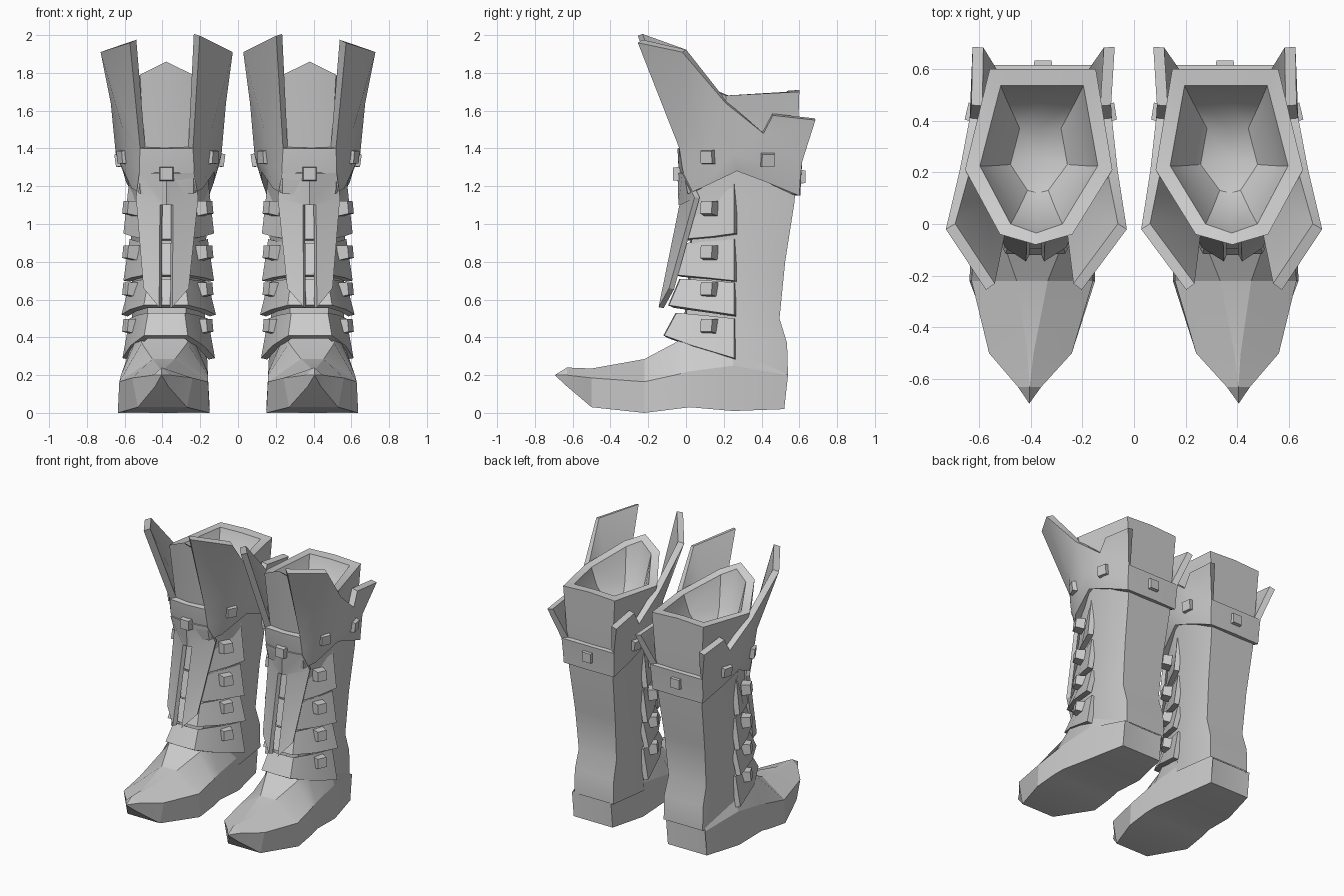
import bpy, bmesh, math
from mathutils import Vector, Matrix

if "Cube" in bpy.data.objects:
    bpy.data.objects.remove(bpy.data.objects["Cube"])

grey = bpy.data.materials.new("armour_grey")
grey.diffuse_color = (0.6, 0.6, 0.6, 1)
grey.use_nodes = True
grey.node_tree.nodes["Principled BSDF"].inputs["Base Color"].default_value = grey.diffuse_color


def finish(name, bm, centre=0.377, shear=0.04, angle=28):
    """Place the boot part, turn it slightly toe-out, mirror it into a pair, keep hard edges sharp."""
    for v in bm.verts:
        if v.co.z > 1.94:                      # inner fins stand a little taller
            v.co.z -= .1 * v.co.x
        v.co.x += centre - shear * v.co.y
    bmesh.ops.recalc_face_normals(bm, faces=bm.faces)
    me = bpy.data.meshes.new(name)
    bm.to_mesh(me)
    bm.free()
    me.materials.append(grey)
    me.shade_smooth()
    me.set_sharp_from_angle(angle=math.radians(angle))
    ob = bpy.data.objects.new(name, me)
    bpy.context.collection.objects.link(ob)
    m = ob.modifiers.new("pair", 'MIRROR')
    m.use_mirror_merge = False


def half_mesh(verts, faces):
    """Mesh from one half, reflected across its own centre line."""
    bm = bmesh.new()
    for s in (1, -1):
        vs = [bm.verts.new((s * x, y, z)) for x, y, z in verts]
        for f in faces:
            bm.faces.new([vs[i] for i in (f if s > 0 else f[::-1])])
    bmesh.ops.remove_doubles(bm, verts=bm.verts, dist=0.0005)
    return bm


def grid(rows):
    n = len(rows[0])
    verts = [p for r in rows for p in r]
    faces = [(j * n + i, j * n + i + 1, (j + 1) * n + i + 1, (j + 1) * n + i)
             for j in range(len(rows) - 1) for i in range(n - 1)]
    return verts, faces


def plate(name, verts, faces, thick):
    """Open sheet thickened inwards."""
    bm = half_mesh(verts, faces)
    bmesh.ops.recalc_face_normals(bm, faces=bm.faces)
    axis = Vector((0, 0.27, 1))
    out = sum(f.normal.xy.dot((f.calc_center_median() - axis).xy) * f.calc_area() for f in bm.faces)
    if out < 0:
        bmesh.ops.reverse_faces(bm, faces=bm.faces)
    bm.normal_update()
    old = list(bm.faces)
    border = [e for e in bm.edges if e.is_boundary]
    inner = {v: bm.verts.new(v.co - v.normal * thick) for v in list(bm.verts)}
    for f in old:
        bm.faces.new([inner[v] for v in reversed(f.verts)])
    for e in border:
        a, b = e.verts
        bm.faces.new((a, b, inner[b], inner[a]))
    finish(name, bm)


# Foot: sections (y, bottom width, z, side width, z, top width, z)
foot = [(-.695, 0, .2, 0, .2, 0, .2),
        (-.63, .035, .14, .045, .2, 0, .24),
        (-.50, .13, .03, .16, .185, .012, .235),
        (-.22, .243, 0, .235, .165, .06, .285),
        (-.06, .24, .02, .23, .2, .12, .37),
        (.02, .23, .03, .225, .22, .14, .42),
        (.25, .215, .01, .21, .25, .16, .42),
        (.52, .155, .02, .155, .2, .14, .21)]
rows = [[(0, y, bz), (b, y, bz), (m, y + .02 * (y > .5), mz), (t, y, tz), (0, y, tz)]
        for y, b, bz, m, mz, t, tz in foot]
v, f = grid(rows)
f.append(tuple(range(len(v) - 5, len(v))))
finish("foot", half_mesh(v, f), centre=.388, shear=.025, angle=17)

# Shaft: rings (z, back y, back width, side y, side width, front y, front width)
shaft = [(.20, .54, .155, .25, .208, .04, .12),
         (.37, .535, .155, .25, .2, .0, .11),
         (.50, .495, .15, .25, .193, .0, .1),
         (.80, .525, .16, .25, .195, .03, .11),
         (1.12, .575, .175, .25, .205, .03, .12),
         (1.40, .59, .185, .23, .225, .0, .12)]
ring = lambda z, by, bw, sy, sw, fy, fw: [
    (0, by, z), (bw, by, z), (sw, sy, z), (fw, fy, z), (0, fy - .01, z)]
rows = [ring(*s) for s in shaft]
rows.append([(0, .6, 1.71), (.205, .6, 1.70), (.285, .21, 1.68), (.14, -.04, 1.79), (0, -.08, 1.86)])
rows.append([(0, .535, 1.705), (.16, .535, 1.70), (.228, .225, 1.68), (.1, -.0, 1.775), (0, -.035, 1.83)])
# Rounded bowl inside the rim
rows.append(ring(1.56, .48, .135, .225, .185, .05, .075))
rows.append(ring(1.47, .37, .08, .23, .11, .13, .04))
rows.append([(0, .25, 1.44)] * 5)
v, f = grid(rows)
finish("shaft", half_mesh(v, f), angle=32)

# Cuff with tall front fins and short back wings
low = [(0, -.01, 1.15), (.14, .01, 1.16), (.19, .08, 1.19), (.243, .27, 1.28),
       (.232, .43, 1.22), (.2, .6, 1.15), (0, .605, 1.15)]
mid = [(0, -.04, 1.3), (.145, -.02, 1.3), (.215, .08, 1.31), (.28, .25, 1.37),
       (.262, .43, 1.32), (.205, .605, 1.24), (0, .61, 1.24)]
top = [(0, -.045, 1.4), (.14, -.035, 1.4), (.235, .06, 1.5), (.305, .21, 1.64),
       (.275, .41, 1.48), (.208, .615, 1.33), (0, .615, 1.33)]
v, f = grid([low, mid, top])
n = len(v)
v += [(.185, -.255, 1.978), (.35, -.02, 1.91), (.27, .46, 1.575), (.275, .685, 1.55)]
f += [(15, 16, n + 1, n), (16, 17, n + 1), (18, 19, n + 3, n + 2)]
plate("cuff", v, f, .043)

# Forked shin guard with a centre slot
v = [(0, -.045, 1.27), (.145, -.02, 1.27), (0, -.04, 1.1), (.035, -.035, 1.1),
     (.165, .045, 1.14), (.035, -.145, .56), (.12, -.09, .66)]
plate("shin_guard", v, [(0, 2, 3, 4, 1), (3, 5, 6, 4)], .03)

# Flared straps: (top front z, top back z, top front y, bottom front z, back z, front y, flare)
straps = [(1.16, 1.25, .03, .92, .95, -.015, .24),
          (.90, .92, .0, .73, .70, -.05, .24),
          (.71, .69, -.03, .57, .52, -.09, .25),
          (.53, .50, -.05, .41, .29, -.115, .245)]


def strap_row(zf, zb, fy, w):
    m = zf + (zb - zf) * .45
    return [(0, fy - .005, zf), (w * .47, fy, zf), (w * .79, fy + .15, m), (w, .255, zb)]


for i, (tf, tb, ty, bf, bb, by, w) in enumerate(straps):
    v, f = grid([strap_row(bf, bb, by, w), strap_row(tf, tb, ty, .207)])
    plate(f"strap_{i + 1}", v, f, .035)


def studs(name, spots):
    """Tapered square studs: position, outward direction and both sides."""
    bm = bmesh.new()
    for pos, d, both in spots:
        for s in ((1, -1) if both else (1,)):
            p, n = Vector(pos), Vector(d)
            p.x *= s
            n.x *= s
            rot = n.to_track_quat('Z', 'Y').to_matrix().to_4x4()
            bmesh.ops.create_cone(bm, cap_ends=True, segments=4, radius1=.056, radius2=.047, depth=.06,
                                  matrix=Matrix.Translation(p) @ rot @ Matrix.Rotation(math.pi / 4, 4, 'Z'))
    finish(name, bm)


studs("cuff_studs", [((0, -.04, 1.265), (0, -1, 0), False),
                     ((0, .602, 1.25), (0, 1, 0), False),
                     ((.228, .12, 1.355), (1, -.5, -.1), True),
                     ((.254, .43, 1.34), (1, .2, -.15), True)])
studs("strap_studs", [((.197, .12, z), (1, -.5, .12), True) for z in (1.085, .85, .655, .46)])
